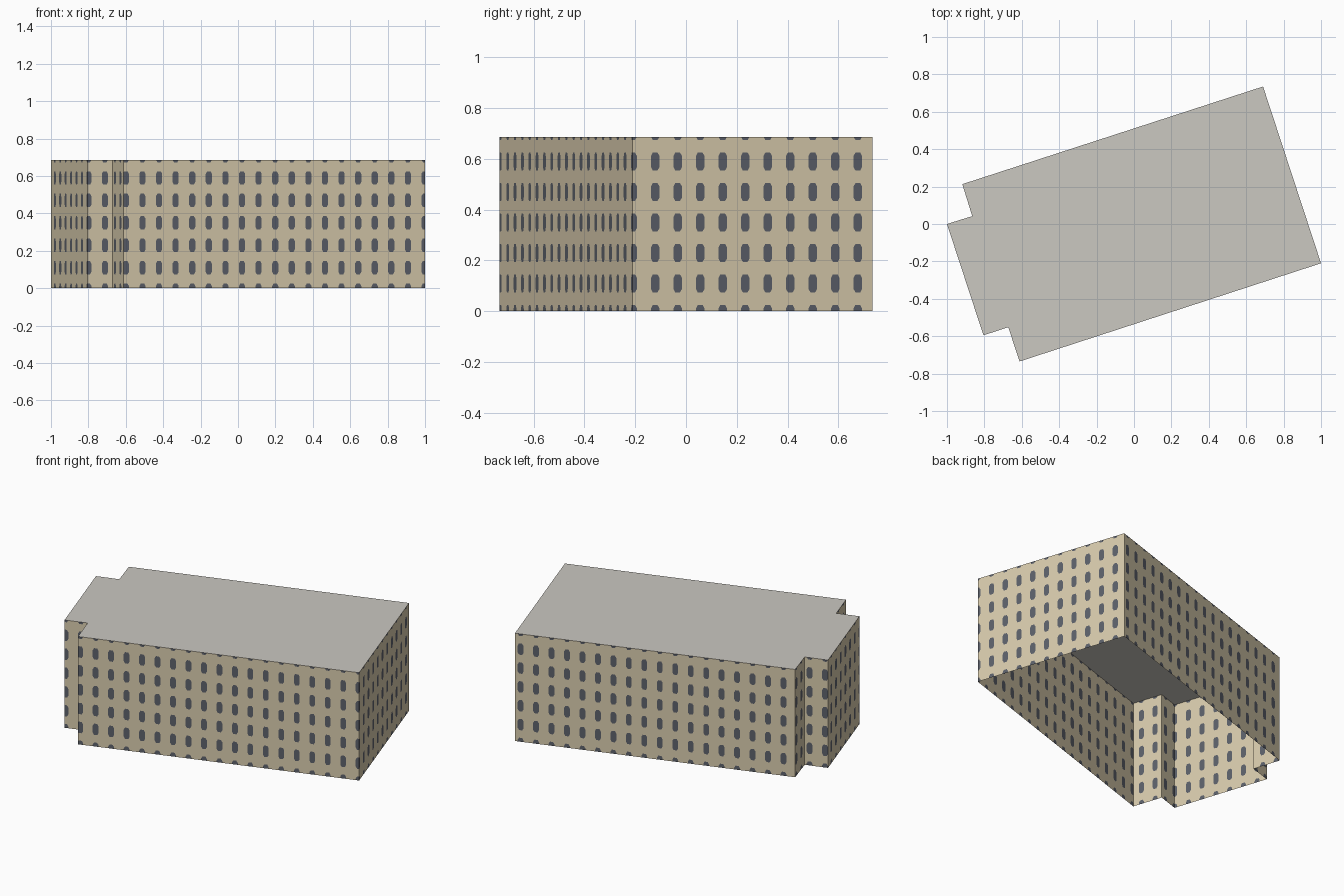
import bpy, bmesh, math
from mathutils import Vector

if "Cube" in bpy.data.objects:
    bpy.data.objects.remove(bpy.data.objects["Cube"])

HEIGHT = 0.686
PITCH = 0.0933          # spacing of window columns
FLOOR = 0.12            # spacing of window rows
ROW0 = -0.011           # centre height of the lowest, half-sunk row
HALF_W, HALF_H, CUT_W, CUT_H = 0.0175, 0.036, 0.008, 0.014


def material(name, rgb):
    m = bpy.data.materials.new(name)
    lin = [((c / 255 + 0.055) / 1.055) ** 2.4 for c in rgb]
    m.diffuse_color = (*lin, 1)
    m.use_nodes = True
    m.node_tree.nodes["Principled BSDF"].inputs["Base Color"].default_value = m.diffuse_color
    return m


WALL = material("tan_wall", (217, 204, 173))
GLASS = material("dark_window", (93, 97, 107))
ROOF = material("grey_roof", (203, 200, 193))


def finish(bm, name, mats):
    mesh = bpy.data.meshes.new(name)
    bm.to_mesh(mesh)
    bm.free()
    for m in mats:
        mesh.materials.append(m)
    obj = bpy.data.objects.new(name, mesh)
    bpy.context.collection.objects.link(obj)
    return obj


def window_cell(bm, cx, cz):
    """One wall tile with an eight-sided window in its middle."""
    def vert(x, z):
        return bm.verts.new((cx + x, 0, cz + z))
    p, f = PITCH / 2, FLOOR / 2
    a, b = HALF_W - CUT_W, HALF_H - CUT_H
    corner = [vert(-p, -f), vert(p, -f), vert(p, f), vert(-p, f)]
    o = [vert(x, z) for x, z in (
        (-a, -HALF_H), (a, -HALF_H), (HALF_W, -b), (HALF_W, b),
        (a, HALF_H), (-a, HALF_H), (-HALF_W, b), (-HALF_W, -b))]
    bm.faces.new(o).material_index = 1
    for i in range(4):
        c, n = corner[i], corner[(i + 1) % 4]
        bm.faces.new((c, n, o[2 * i + 1], o[2 * i]))
        bm.faces.new((c, o[2 * i], o[2 * i - 1]))


def wall(name, start, end, first):
    """Tile a wall with windows, trim it to size, stand it on its edge."""
    start, end = Vector(start), Vector(end)
    length = (end - start).length
    d = (end - start) / length
    bm = bmesh.new()
    for col in range(-1, math.ceil(length / PITCH) + 2):
        for row in range(7):
            window_cell(bm, first + col * PITCH, ROW0 + row * FLOOR)
    bmesh.ops.remove_doubles(bm, verts=bm.verts, dist=1e-4)
    for co, no in (((0, 0, 0), (-1, 0, 0)), ((length, 0, 0), (1, 0, 0)),
                   ((0, 0, 0), (0, 0, -1)), ((0, 0, HEIGHT), (0, 0, 1))):
        bmesh.ops.bisect_plane(bm, geom=bm.verts[:] + bm.edges[:] + bm.faces[:],
                               dist=1e-6, plane_co=co, plane_no=no, clear_outer=True)
    for v in bm.verts:
        p = start + d * v.co.x
        v.co = (p.x, p.y, v.co.z)
    finish(bm, name, (WALL, GLASS))


# Footprint corners, counter-clockwise: wall name, start corner, first window
outline = [
    ("front_setback_wall", (-0.805, -0.595), 0.005),
    ("front_notch_wall", (-0.672, -0.552), 0.045),
    ("front_wall", (-0.612, -0.735), 0.013),
    ("right_wall", (1.0, -0.21), 0.0),
    ("back_wall", (0.69, 0.735), 0.034),
    ("back_notch_wall", (-0.918, 0.213), 0.023),
    ("back_setback_wall", (-0.865, 0.042), 0.03),
    ("left_wall", (-1.0, 0.0), 0.066),
]
for i, (name, corner, first) in enumerate(outline):
    wall(name, corner, outline[(i + 1) % len(outline)][1], first)

# Flat roof; the building is open underneath
bm = bmesh.new()
bm.faces.new([bm.verts.new((x, y, HEIGHT)) for _, (x, y), _ in outline])
finish(bm, "roof", (ROOF,))
